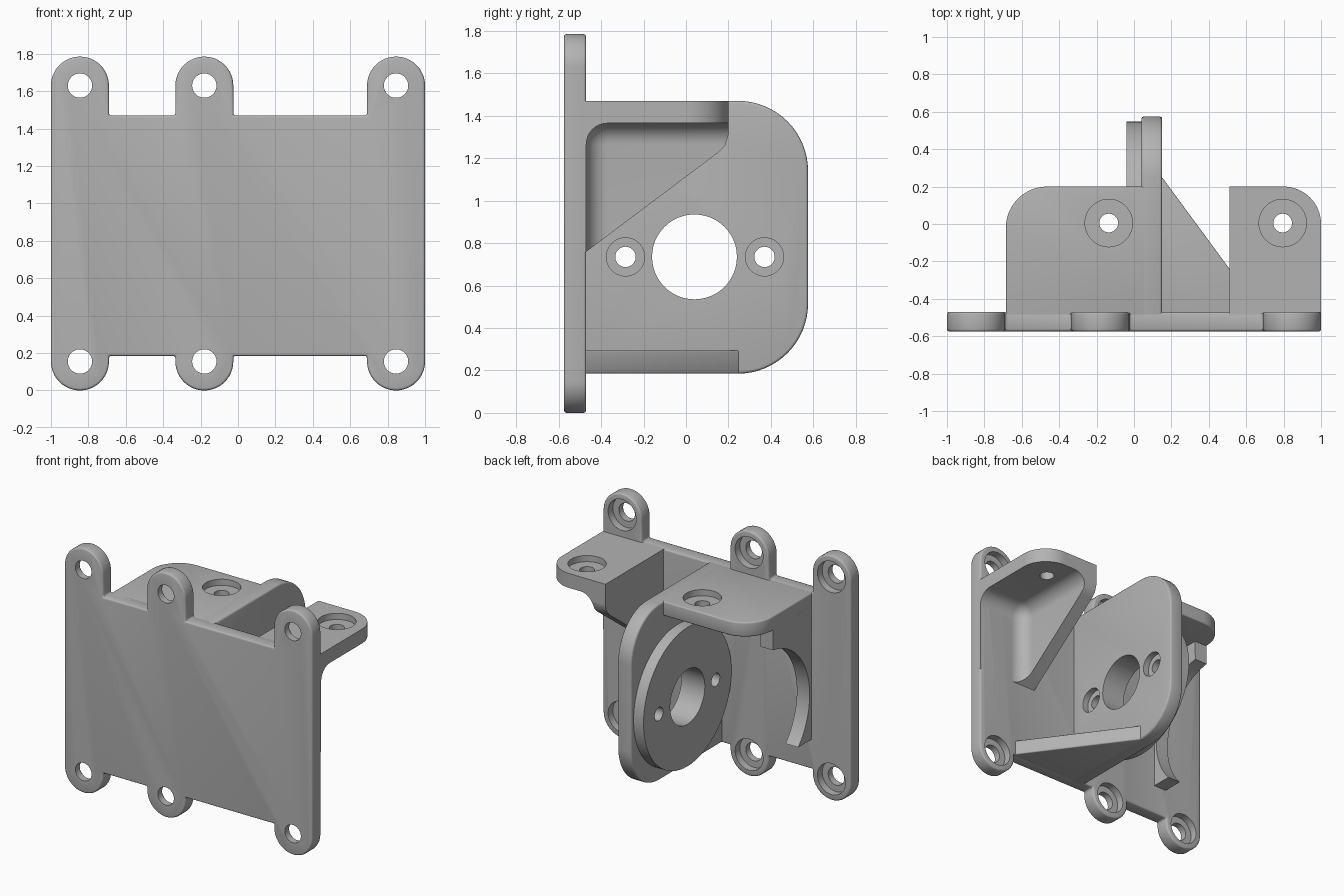
import bpy, bmesh
from math import sin, cos, radians

cube = bpy.data.objects.get("Cube")
if cube:
    bpy.data.objects.remove(cube, do_unlink=True)

grey = bpy.data.materials.new("matte grey")
grey.use_nodes = True
grey.diffuse_color = (0.45, 0.45, 0.45, 1)
grey.node_tree.nodes["Principled BSDF"].inputs["Base Color"].default_value = (0.45, 0.45, 0.45, 1)


def arc(cx, cy, r, a0, a1, n=16):
    angles = [radians(a0 + (a1 - a0) * i / n) for i in range(n + 1)]
    return [(cx + r * cos(a), cy + r * sin(a)) for a in angles]


def apply(ob, mod):
    bpy.ops.object.select_all(action='DESELECT')
    bpy.context.view_layer.objects.active = ob
    ob.select_set(True)
    bpy.ops.object.modifier_apply(modifier=mod.name)


def prism(name, outline, axis, a, b, bevel=0.0):
    """Extrude a 2D outline along an axis from a to b, with softened edges."""
    place = {'x': lambda p, t: (t, p[0], p[1]),
             'y': lambda p, t: (p[0], t, p[1]),
             'z': lambda p, t: (p[0], p[1], t)}[axis]
    bm = bmesh.new()
    rings = [[bm.verts.new(place(p, t)) for p in outline] for t in (a, b)]
    bm.faces.new(rings[0])
    bm.faces.new(rings[1])
    n = len(outline)
    for i in range(n):
        j = (i + 1) % n
        bm.faces.new((rings[0][i], rings[0][j], rings[1][j], rings[1][i]))
    bmesh.ops.recalc_face_normals(bm, faces=bm.faces)
    mesh = bpy.data.meshes.new(name)
    bm.to_mesh(mesh)
    bm.free()
    mesh.materials.append(grey)
    ob = bpy.data.objects.new(name, mesh)
    bpy.context.collection.objects.link(ob)
    if bevel:
        mod = ob.modifiers.new("soft_edges", 'BEVEL')
        mod.width, mod.segments = bevel, 3
        mod.limit_method, mod.angle_limit = 'ANGLE', radians(40)
        apply(ob, mod)
    return ob


def carve(ob, tool, operation='DIFFERENCE'):
    mod = ob.modifiers.new("carve", 'BOOLEAN')
    mod.operation, mod.solver, mod.object = operation, 'EXACT', tool
    apply(ob, mod)
    bpy.data.objects.remove(tool, do_unlink=True)


def bore(ob, axis, center, r, a, b):
    carve(ob, prism("bore", arc(*center, r, 0, 352.5, 47), axis, a, b))


# Mounting plate with six screw ears
EAR, EARS = 0.155, (-0.845, -0.18, 0.845)
LOW, HIGH = 0.185, 1.47
outline = []
for x in EARS:
    ends = [(x - EAR, LOW)] if x > -0.8 else []
    outline += ends + arc(x, EAR, EAR, 180, 360, 24)
    outline += [(x + EAR, LOW)] if x < 0.8 else []
for x in reversed(EARS):
    outline += [(x + EAR, HIGH)] if x < 0.8 else []
    outline += arc(x, 1.63, EAR, 0, 180, 24)
    outline += [(x - EAR, HIGH)] if x > -0.8 else []
plate = prism("mounting_plate", outline, 'y', -0.575, -0.47, 0.013)
for x in EARS:
    for z in (EAR, 1.63):
        bore(plate, 'y', (x, z), 0.065, -0.7, -0.3)
        bore(plate, 'y', (x, z), 0.113, -0.525, -0.3)

# Upright motor plate and the round boss on its side
MOTOR = (0.04, 0.735)
side = [(-0.52, LOW)] + arc(0.245, LOW + 0.33, 0.33, -90, 0) \
    + arc(0.245, HIGH - 0.33, 0.33, 0, 90) + [(-0.52, HIGH)]
upright = prism("motor_plate", side, 'x', 0.04, 0.15, 0.013)
boss = prism("motor_boss", arc(*MOTOR, 0.507, 0, 355, 71), 'x', -0.04, 0.045)
for ob in (upright, boss):
    bore(ob, 'x', MOTOR, 0.2, -0.3, 0.4)
    for y in (-0.285, 0.37):
        bore(ob, 'x', (y, 0.735), 0.048, -0.3, 0.4)
for y in (-0.285, 0.37):
    bore(upright, 'x', (y, 0.735), 0.09, 0.105, 0.4)

# Wide top shelf
SHELF = 1.365
top = [(-0.685, -0.52), (0.1, -0.52), (0.1, 0.2)] + arc(-0.465, -0.02, 0.22, 90, 180)
shelf = prism("wide_shelf", top, 'z', SHELF, HIGH, 0.01)

# Narrow shelf with a triangular side wall and a rounded pocket beneath
gusset = [(-0.5, 0.737), (0.15, 1.225), (0.185, 1.26), (0.2, 1.31), (0.2, HIGH), (-0.5, HIGH)]
narrow = prism("narrow_shelf", gusset, 'x', 0.51, 1.1)
corner = [(0.4, -0.6), (1, -0.6)] + arc(0.8, 0, 0.2, 0, 90) + [(0.4, 0.2)]
carve(narrow, prism("corner", corner, 'z', 0, 2), 'INTERSECT')
pocket = prism("pocket", [(0.61, -0.47), (1.6, -0.47), (1.6, 0.8), (0.61, 0.8)], 'z', 0, SHELF)
mod = pocket.modifiers.new("round", 'BEVEL')
mod.width, mod.segments = 0.1, 8
apply(pocket, mod)
carve(narrow, pocket)

# Recessed screw holes in both shelves
for ob, x in ((shelf, -0.135), (narrow, 0.795)):
    bore(ob, 'z', (x, 0.005), 0.05, 1.2, 1.6)
    bore(ob, 'z', (x, 0.005), 0.127, 1.425, 1.6)

# Curved cradle rib under the wide shelf
cradle = [(-0.52, 1.4), (-0.52, 0.4)] + arc(*MOTOR, 0.49, 223, 98, 32) + [(-0.03, 1.4)]
prism("cradle_rib", cradle, 'x', -0.683, -0.58)

# Triangular web at the foot of the motor plate
web = [(0.1, -0.5), (0.702, -0.5), (0.15, 0.25), (0.1, 0.25)]
prism("lower_web", web, 'z', LOW, 0.295, 0.008)

# Smooth curves, crisp edges
for ob in bpy.context.scene.objects:
    if ob.type == 'MESH' and ob.data.materials and ob.data.materials[0] == grey:
        bpy.ops.object.select_all(action='DESELECT')
        bpy.context.view_layer.objects.active = ob
        ob.select_set(True)
        bpy.ops.object.shade_smooth_by_angle(angle=radians(32))
